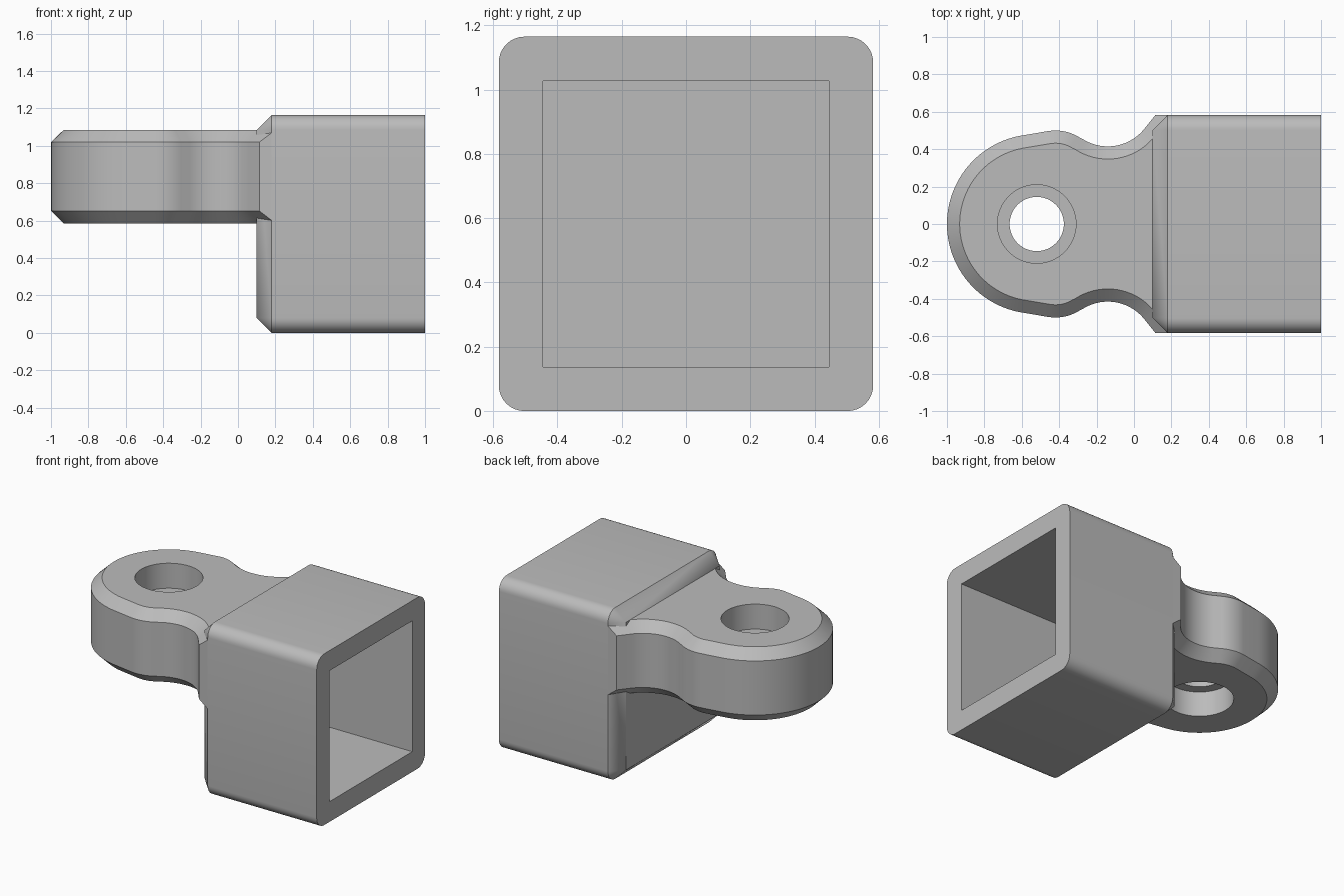
import bpy, bmesh
from math import cos, sin, radians
from mathutils import Vector

cube = bpy.data.objects.get("Cube")
if cube:
    bpy.data.objects.remove(cube)

grey = bpy.data.materials.new("plain_grey")
grey.use_nodes = True
colour = (0.5, 0.5, 0.5, 1)
grey.diffuse_color = colour
grey.node_tree.nodes["Principled BSDF"].inputs["Base Color"].default_value = colour

HALF = 0.5825      # half width of the square socket
MID = HALF         # socket centre height


def loft(name, rings, clip=None):
    """Skin matching closed rings, cap both ends and trim at y = +-clip."""
    bm = bmesh.new()
    loops = [[bm.verts.new(p) for p in ring] for ring in rings]
    n = len(loops[0])
    for a, b in zip(loops, loops[1:]):
        for i in range(n):
            j = (i + 1) % n
            bm.faces.new((a[i], a[j], b[j], b[i]))
    bm.faces.new(loops[0])
    bm.faces.new(loops[-1])
    bmesh.ops.remove_doubles(bm, verts=bm.verts, dist=0.0001)
    if clip:
        for s in (1, -1):
            bmesh.ops.bisect_plane(bm, geom=bm.verts[:] + bm.edges[:] + bm.faces[:],
                                   plane_co=(0, s * clip, 0), plane_no=(0, s, 0),
                                   clear_outer=True)
            bmesh.ops.holes_fill(bm, edges=bm.edges[:], sides=0)
    bmesh.ops.recalc_face_normals(bm, faces=bm.faces[:])
    mesh = bpy.data.meshes.new(name)
    bm.to_mesh(mesh)
    bm.free()
    mesh.materials.append(grey)
    obj = bpy.data.objects.new(name, mesh)
    bpy.context.collection.objects.link(obj)
    return obj


def arc(cx, cy, r, start, end, n):
    angles = [radians(start + (end - start) * i / n) for i in range(n + 1)]
    return [(cx + r * cos(a), cy + r * sin(a)) for a in angles]


def square_ring(x, half, r):
    """Square section across x with corners of radius r."""
    c = half - r
    pts = []
    for k, (sy, sz) in enumerate(((1, 1), (-1, 1), (-1, -1), (1, -1))):
        pts += arc(sy * c, sz * c, r, 90 * k, 90 * k + 90, 8)
    return [Vector((x, y, z + MID)) for y, z in pts]


def lug_ring(z, d):
    """Waisted eye outline at height z, inset by d."""
    side = arc(-0.52, 0, 0.48 - d, 180, 98, 24)
    side += arc(-0.42, 0.26, 0.24 - d, 98, 57, 10)
    side += arc(-0.14, 0.665, 0.25 + d, 237, 322, 18)
    side.append((0.18, 0.665 - 1.6 * d))
    other = [(x, -y) for x, y in reversed(side[1:])]
    return [Vector((x, y, z)) for x, y in side + other]


def disc_ring(z, r):
    return [Vector((x, y, z)) for x, y in arc(-0.52, 0, r, 0, 360, 64)[:-1]]


# Hollow socket, chamfered at its closed end
socket = loft("square_socket", [
    square_ring(0.10, HALF - 0.08, 0), square_ring(0.18, HALF, 0.08),
    square_ring(1.0, HALF, 0.08), square_ring(1.0, 0.445, 0),
    square_ring(0.24, 0.445, 0)])

# Mounting eye with chamfered rims
lug = loft("mounting_eye", [
    lug_ring(0.585, 0.068), lug_ring(0.652, 0),
    lug_ring(1.02, 0), lug_ring(1.085, 0.068)], clip=HALF)

# Bolt hole, counterbored from both sides
cutter = loft("hole_cutter", [
    disc_ring(0.4, 0.21), disc_ring(0.755, 0.21), disc_ring(0.755, 0.145),
    disc_ring(0.915, 0.145), disc_ring(0.915, 0.21), disc_ring(1.3, 0.21)])
cutter.hide_render = True
hole = lug.modifiers.new("bolt_hole", "BOOLEAN")
hole.operation = "DIFFERENCE"
hole.solver = "EXACT"
hole.object = cutter
bpy.context.view_layer.objects.active = lug
bpy.ops.object.modifier_apply(modifier=hole.name)
bpy.data.objects.remove(cutter)

# Smooth curved sides, crisp edges
bpy.ops.object.select_all(action="DESELECT")
for obj in (socket, lug):
    obj.select_set(True)
bpy.ops.object.shade_smooth_by_angle(angle=radians(30))
